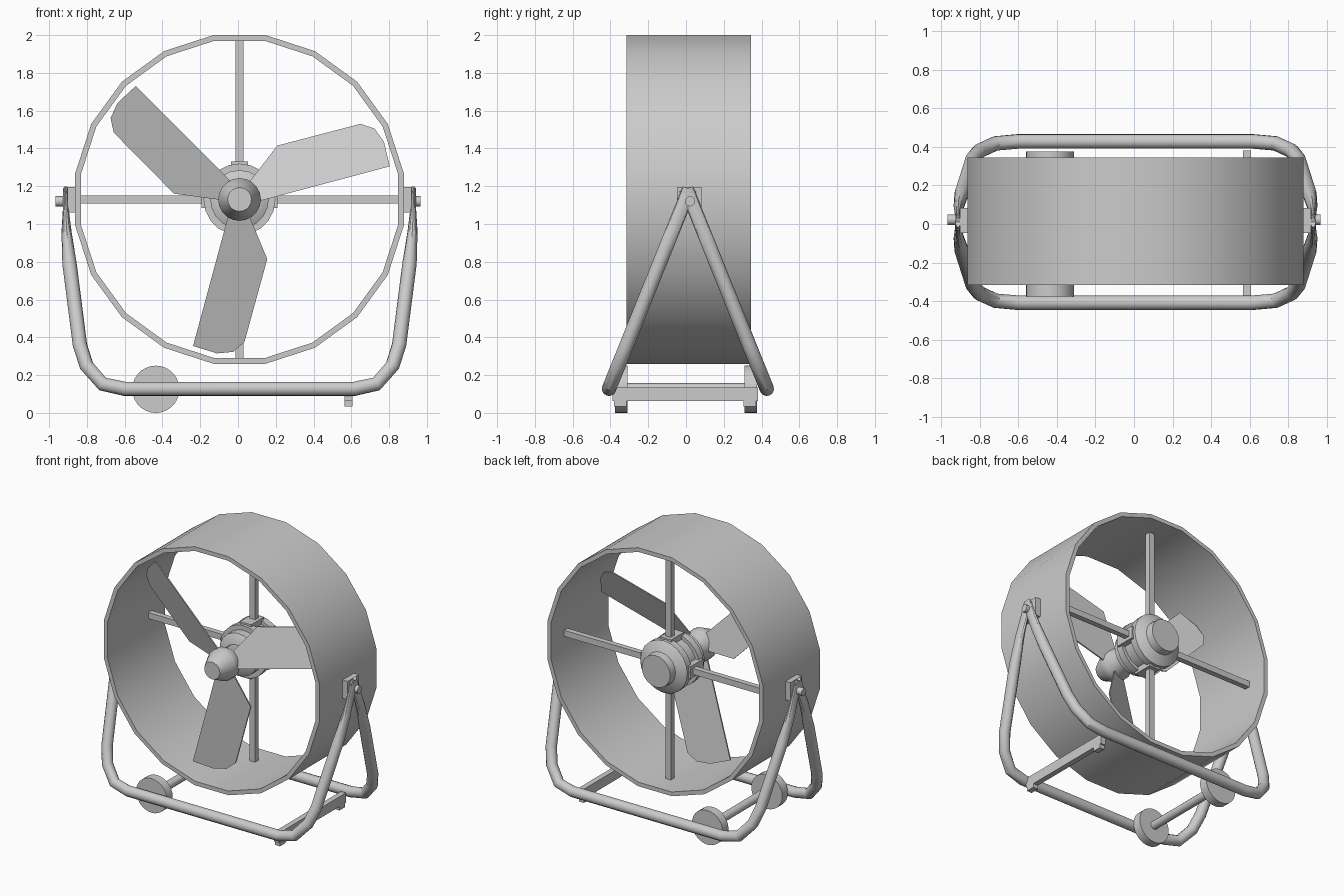
import bpy, bmesh, math
from mathutils import Vector, Matrix

if "Cube" in bpy.data.objects:
    bpy.data.objects.remove(bpy.data.objects["Cube"])

CX, CY, CZ = 0.008, 0.015, 1.13      # fan axis centre


def finish(name, bm, smooth=True):
    bmesh.ops.remove_doubles(bm, verts=bm.verts, dist=1e-5)
    bmesh.ops.recalc_face_normals(bm, faces=bm.faces)
    me = bpy.data.meshes.new(name)
    bm.to_mesh(me)
    bm.free()
    ob = bpy.data.objects.new(name, me)
    bpy.context.collection.objects.link(ob)
    if smooth:
        bpy.ops.object.select_all(action='DESELECT')
        ob.select_set(True)
        bpy.context.view_layer.objects.active = ob
        bpy.ops.object.shade_smooth_by_angle(angle=math.radians(32))
    return ob


def box(name, x, y, z):
    """Box from (min, max) pairs."""
    bm = bmesh.new()
    bmesh.ops.create_cube(bm, size=1)
    for v in bm.verts:
        v.co = Vector([(a + b) / 2 + c * (b - a) for c, (a, b) in zip(v.co, (x, y, z))])
    return finish(name, bm, False)


def cylinder(name, a, b, r, n=16):
    a, b = Vector(a), Vector(b)
    rot = (b - a).to_track_quat('Z', 'Y').to_matrix().to_4x4()
    bm = bmesh.new()
    bmesh.ops.create_cone(bm, cap_ends=True, segments=n, radius1=r, radius2=r,
                          depth=(b - a).length,
                          matrix=Matrix.Translation((a + b) / 2) @ rot)
    return finish(name, bm)


def lathe(name, profile, n, phase=0.0, closed=False):
    """Spin (radius, y) points about the fan axis."""
    bm = bmesh.new()
    rings = []
    for r, y in profile:
        rings.append([bm.verts.new((CX + r * math.sin(t), CY + y, CZ + r * math.cos(t)))
                      for t in (phase + 2 * math.pi * i / n for i in range(n))])
    pairs = list(zip(rings, rings[1:]))
    if closed:
        pairs.append((rings[-1], rings[0]))
    else:
        bm.faces.new(rings[0])
        bm.faces.new(rings[-1])
    for p, q in pairs:
        for i in range(n):
            j = (i + 1) % n
            bm.faces.new((p[i], p[j], q[j], q[i]))
    return finish(name, bm)


def tube(name, path, normal, r, scales, n=12):
    """Sweep a circle along a planar path, flattened in-plane by scales."""
    bm = bmesh.new()
    rings = []
    for k, p in enumerate(path):
        d1 = (p - path[max(k - 1, 0)]).normalized()
        d2 = (path[min(k + 1, len(path) - 1)] - p).normalized()
        side = (d1 + d2).normalized().cross(normal).normalized()
        rings.append([bm.verts.new(p + side * (r * scales[k] * math.cos(t)) + normal * (r * math.sin(t)))
                      for t in (2 * math.pi * i / n for i in range(n))])
    for p, q in zip(rings, rings[1:]):
        for i in range(n):
            j = (i + 1) % n
            bm.faces.new((p[i], p[j], q[j], q[i]))
    bm.faces.new(rings[0])
    bm.faces.new(rings[-1])
    return finish(name, bm)


# Round shroud, 20 sides with a flat on top
k = 1 / math.cos(math.pi / 20)
lathe("shroud", [(0.87 * k, -0.33), (0.87 * k, 0.33), (0.84 * k, 0.33), (0.84 * k, -0.33)],
      20, math.pi / 20, closed=True)

# Nose cone with shaft, and stepped motor housing
lathe("nose_cone", [(0.063, -0.325), (0.113, -0.22), (0.113, -0.17), (0.085, -0.12), (0.085, 0.0)], 20)
lathe("motor", [(0.10, -0.05), (0.155, -0.02), (0.155, 0.04), (0.19, 0.04), (0.19, 0.09),
                (0.165, 0.09), (0.165, 0.18), (0.19, 0.18), (0.19, 0.23), (0.165, 0.245),
                (0.12, 0.265), (0.115, 0.32)], 20)

# Motor clamps and support spokes to the shroud
for i in range(4):
    turn = Matrix.Translation((CX, CY, CZ)) @ Matrix.Rotation(i * math.pi / 2, 4, 'Y')
    for name, w, y0, y1, r0, r1 in (("spoke", 0.022, 0.14, 0.18, 0.15, 0.85),
                                    ("motor_clamp", 0.045, 0.06, 0.21, 0.14, 0.2)):
        box(name, (-w, w), (y0, y1), (r0, r1)).matrix_world = turn

# Three pitched blades
outline = [(0.08, -0.015), (0.795, 0.175), (0.765, 0.305), (0.715, 0.375),
           (0.64, 0.40), (0.20, 0.285), (0.05, 0.09)]
for i in range(3):
    bm = bmesh.new()
    pts = []
    for x, z in outline:
        d = -(x - 0.105) * 0.26 + (z + 0.01) * 0.966
        pts.append(Vector((x, -0.19 + 0.4 * d, z)))
    front = [bm.verts.new(p - Vector((0, 0.005, 0))) for p in pts]
    back = [bm.verts.new(p + Vector((0, 0.005, 0))) for p in pts]
    bm.faces.new(front)
    bm.faces.new(back)
    for a in range(len(pts)):
        b = (a + 1) % len(pts)
        bm.faces.new((front[a], front[b], back[b], back[a]))
    ob = finish("blade", bm, False)
    ob.matrix_world = Matrix.Translation((CX, CY, CZ)) @ Matrix.Rotation(i * 2 * math.pi / 3, 4, 'Y')

# Bent tube stand: front and rear hoops meeting at the pivots
half = [(0.92, 1.185), (0.92, 1.09), (0.916, 0.96), (0.90, 0.79), (0.845, 0.36),
        (0.81, 0.25), (0.725, 0.153), (0.607, 0.127)]
flat = [0.38, 0.38, 0.7, 1, 1, 1, 1, 1]
for s, name in ((-1, "front_hoop"), (1, "rear_hoop")):
    slope = 0.418 / (1.165 - 0.127)
    pts = [Vector((x, 0.01 + s * slope * (1.165 - z), z)) for x, z in half]
    path = [Vector((CX - p.x, p.y, p.z)) for p in pts] + \
           [Vector((CX + p.x, p.y, p.z)) for p in reversed(pts)]
    tube(name, path, Vector((0, 1, s * slope)).normalized(), 0.038, flat + flat[::-1])

# Pivot brackets and pins on both sides
for s in (-1, 1):
    box("pivot_bracket", sorted((CX + s * 0.86, CX + s * 0.91)), (-0.047, 0.083), (1.06, 1.195))
    cylinder("pivot_pin", (CX + s * 0.90, 0.022, 1.12), (s * 0.966, 0.022, 1.12), 0.027, 12)

# Wheels on an axle
for y in (-0.375, 0.31):
    cylinder("wheel", (-0.435, y, 0.125), (-0.435, y + 0.065, 0.125), 0.125, 28)
cylinder("axle", (-0.435, -0.34, 0.127), (-0.435, 0.34, 0.127), 0.03, 12)

# Foot crossbar with two pads
box("foot_bar", (0.565, 0.605), (-0.39, 0.38), (0.063, 0.135))
for y in (-0.38, 0.305):
    box("foot_pad", (0.565, 0.605), (y, y + 0.065), (0.035, 0.07))
